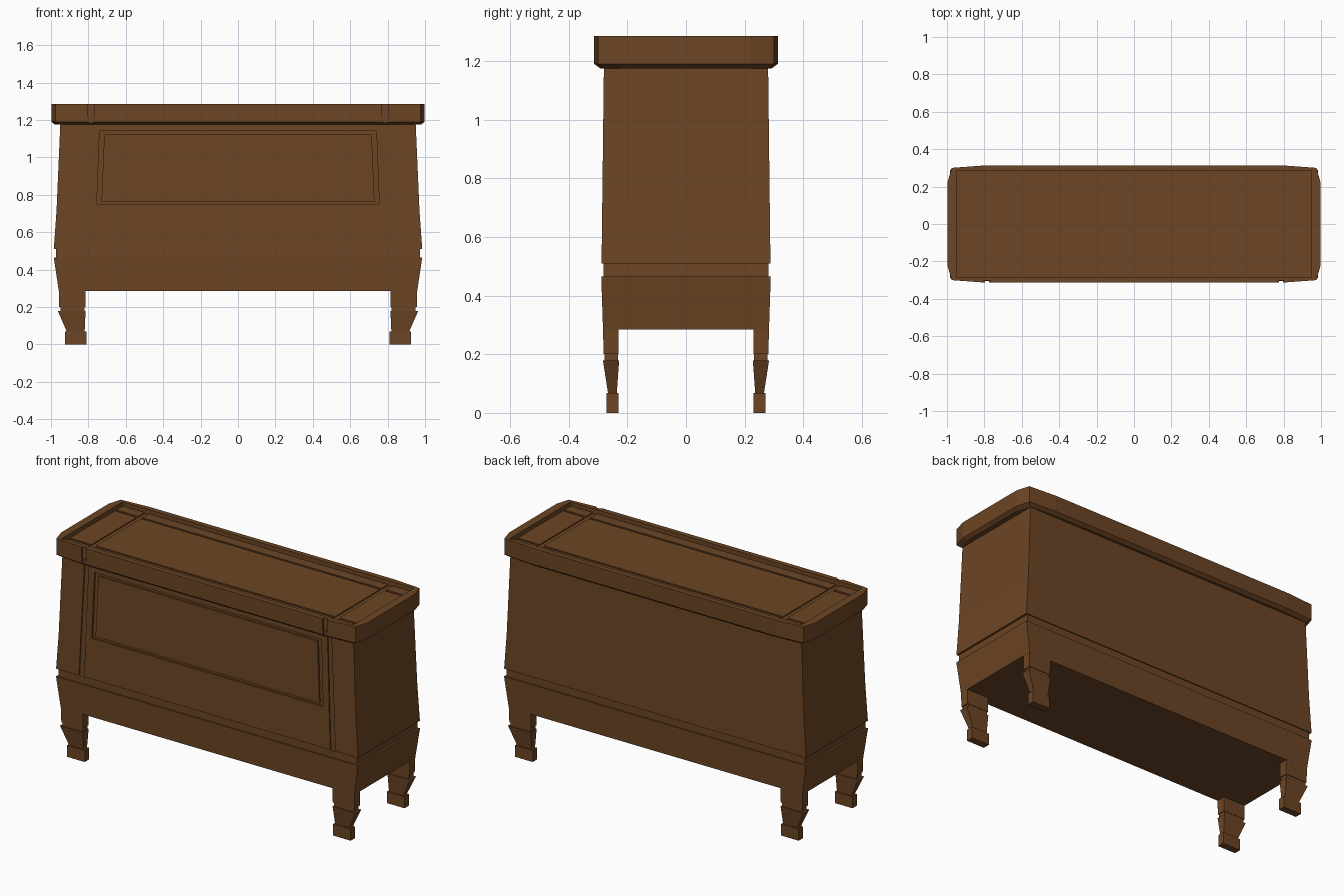
import bpy, bmesh

if "Cube" in bpy.data.objects:
    bpy.data.objects.remove(bpy.data.objects["Cube"])

wood = bpy.data.materials.new("brown_wood")
wood.diffuse_color = (0.15, 0.06, 0.018, 1)
wood.use_nodes = True
wood.node_tree.nodes["Principled BSDF"].inputs["Base Color"].default_value = wood.diffuse_color


def loft(name, rings):
    """Closed solid skinned through rings of equal point count."""
    bm = bmesh.new()
    vs = [[bm.verts.new(p) for p in ring] for ring in rings]
    n = len(rings[0])
    for a, b in zip(vs, vs[1:]):
        for i in range(n):
            j = (i + 1) % n
            bm.faces.new((a[i], a[j], b[j], b[i]))
    bm.faces.new(vs[0][::-1])
    bm.faces.new(vs[-1])
    bmesh.ops.recalc_face_normals(bm, faces=bm.faces)
    mesh = bpy.data.meshes.new(name)
    bm.to_mesh(mesh)
    bm.free()
    ob = bpy.data.objects.new(name, mesh)
    bpy.context.collection.objects.link(ob)
    mesh.materials.append(wood)
    return ob


def rect(x0, x1, y0, y1, z):
    return [(x0, y0, z), (x1, y0, z), (x1, y1, z), (x0, y1, z)]


def box(name, x0, x1, y0, y1, z0, z1):
    return loft(name, [rect(x0, x1, y0, y1, z0), rect(x0, x1, y0, y1, z1)])


def cut(target, cutters):
    """Subtract the cutters, then delete them."""
    for c in cutters:
        m = target.modifiers.new("groove", 'BOOLEAN')
        m.operation, m.solver, m.object = 'DIFFERENCE', 'EXACT', c
        bpy.context.view_layer.objects.active = target
        bpy.ops.object.modifier_apply(modifier=m.name)
        bpy.data.objects.remove(c, do_unlink=True)


def front_y(z):
    return -(0.288 - 0.008 * (z - 0.51) / 0.67)


def front_prism(name, quad, near, far):
    """Prism over an (x, z) quad; far end follows the sloping front."""
    return loft(name, [[(x, front_y(z) + near, z) for x, z in quad],
                       [(x, front_y(z) + far, z) for x, z in quad]])


# Body with a waist groove all round
profile = [(0.285, 0.958, 0.283), (0.465, 0.985, 0.289), (0.465, 0.973, 0.282),
           (0.51, 0.973, 0.282), (0.51, 0.985, 0.288), (0.72, 0.97, front_y(0.72) * -1),
           (1.18, 0.95, 0.28)]
body = loft("chest_body", [rect(-x, x, -y, y, z) for z, x, y in profile])

# Front panel recess and slanted strap grooves
cutters = [front_prism("cutter", [(-0.755, 0.75), (0.755, 0.75), (0.74, 1.14), (-0.74, 1.14)],
                       -0.1, 0.01)]
for s in (-1, 1):
    cutters.append(front_prism("cutter", [(s * 0.803, 0.505), (s * 0.837, 0.505),
                                          (s * 0.805, 1.2), (s * 0.778, 1.2)], -0.1, 0.008))
cut(body, cutters)
front_prism("front_panel", [(-0.73, 0.765), (0.73, 0.765), (0.715, 1.125), (-0.715, 1.125)],
            0, 0.02)


# Lid: chamfered outline with a recessed top
def lid_ring(z, inset=0):
    q = [(0.998, 0.22), (0.975, 0.30), (0.80, 0.313)]
    q = [(x - inset, y - inset) for x, y in q]
    pts = q + [(-x, y) for x, y in q[::-1]]
    pts += [(-x, -y) for x, y in pts]
    return [(x, y, z) for x, y in pts]


lid = loft("lid", [lid_ring(1.175, 0.02), lid_ring(1.19), lid_ring(1.285)])
cutters = [box("cutter", -0.95, 0.95, -0.283, 0.283, 1.26, 1.4)]
for s in (-1, 1):
    # grooves across and along the top, and notches in the front edge
    cutters.append(box("cutter", *sorted((s * 0.78, s * 0.808)), -0.283, 0.283, 1.253, 1.4))
    cutters.append(box("cutter", -0.95, 0.95, *sorted((s * 0.21, s * 0.224)), 1.253, 1.4))
    cutters.append(box("cutter", *sorted((s * 0.77, s * 0.802)), -0.5, -0.303, 1.215, 1.4))
    cutters.append(box("cutter", *sorted((s * 0.775, s * 0.797)), -0.5, -0.306, 1.1, 1.22))
cut(lid, cutters)

# Legs: flush block, flared taper, square foot
leg = [(0.29, 0.815, 0.958, 0.23, 0.283), (0.20, 0.815, 0.956, 0.23, 0.281),
       (0.20, 0.82, 0.95, 0.232, 0.278), (0.178, 0.82, 0.95, 0.232, 0.278),
       (0.178, 0.815, 0.963, 0.228, 0.283), (0.068, 0.82, 0.915, 0.236, 0.266),
       (0.068, 0.81, 0.925, 0.23, 0.271), (0.0, 0.81, 0.925, 0.23, 0.271)]
for sx, side in ((-1, "left"), (1, "right")):
    for sy, end in ((-1, "front"), (1, "back")):
        loft(f"{end}_{side}_leg", [rect(sx * a, sx * b, sy * c, sy * d, z)
                                   for z, a, b, c, d in leg])
